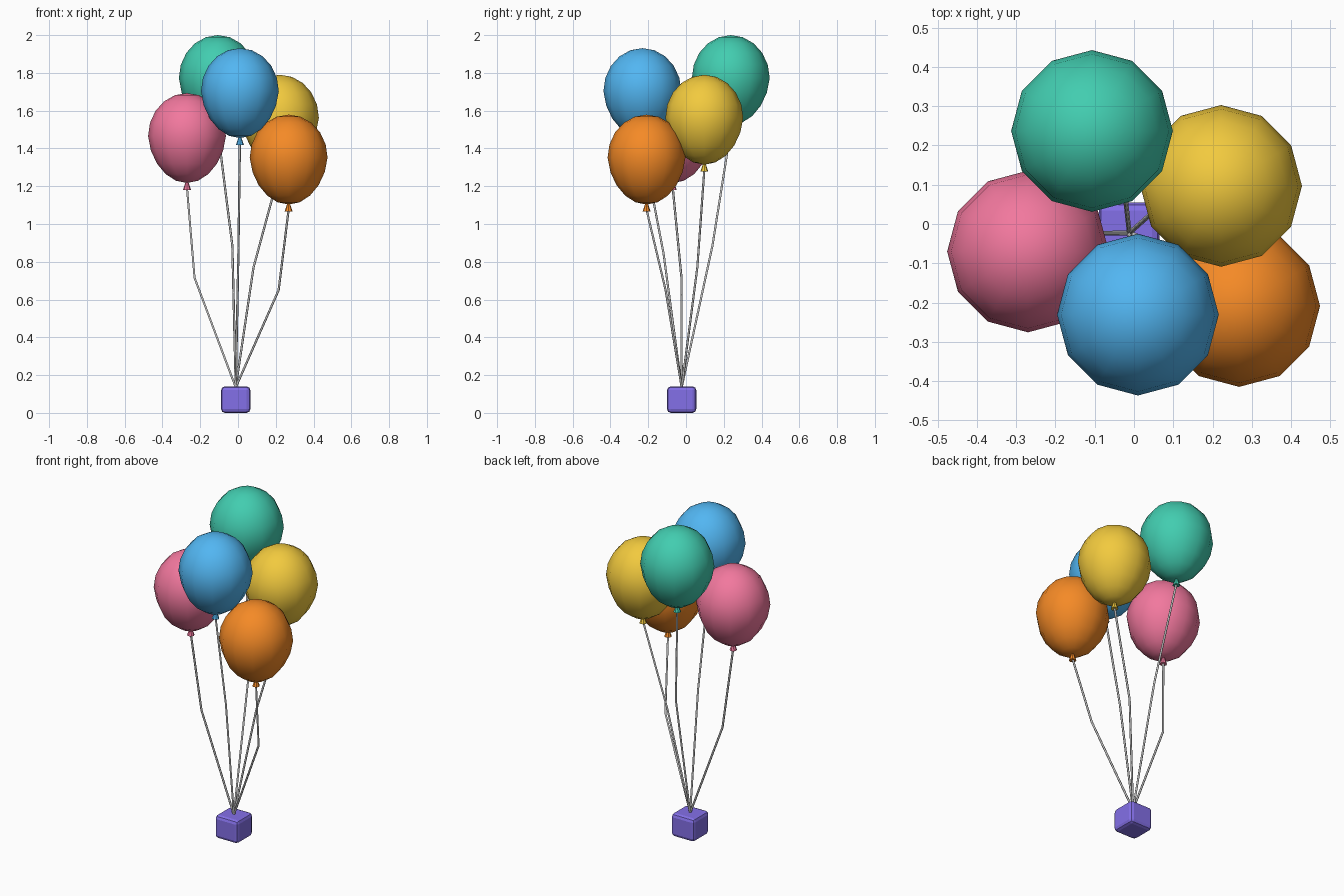
import bpy, bmesh
from mathutils import Vector

if "Cube" in bpy.data.objects:
    bpy.data.objects.remove(bpy.data.objects["Cube"])


def material(name, rgb):
    m = bpy.data.materials.new(name)
    lin = [((c / 255 + 0.055) / 1.055) ** 2.4 for c in rgb]
    m.diffuse_color = (*lin, 1)
    m.use_nodes = True
    m.node_tree.nodes["Principled BSDF"].inputs["Base Color"].default_value = m.diffuse_color
    return m


def add_object(name, bm, mat, smooth=False):
    mesh = bpy.data.meshes.new(name)
    for f in bm.faces:
        f.smooth = smooth
    bm.to_mesh(mesh)
    bm.free()
    obj = bpy.data.objects.new(name, mesh)
    bpy.context.collection.objects.link(obj)
    mesh.materials.append(mat)
    return obj


def balloon(name, center, mat):
    # Egg-like body, slightly narrower towards the knot
    bm = bmesh.new()
    bmesh.ops.create_uvsphere(bm, u_segments=12, v_segments=10, radius=1)
    for v in bm.verts:
        t = max(0, -v.co.z)
        taper = 0.206 * (1 - 0.08 * t)
        z = v.co.z * (0.228 if v.co.z > 0 else 0.248) + 0.01
        v.co = Vector((v.co.x * taper, v.co.y * taper, z)) + center
    add_object(name + "_balloon", bm, mat, True)
    # Flared knot under the body
    bm = bmesh.new()
    bmesh.ops.create_cone(bm, cap_ends=True, segments=8, radius1=0.021,
                          radius2=0.007, depth=0.042)
    bmesh.ops.translate(bm, verts=bm.verts, vec=center - Vector((0, 0, 0.253)))
    add_object(name + "_knot", bm, mat)


def string(name, points):
    cu = bpy.data.curves.new(name, 'CURVE')
    cu.dimensions = '3D'
    cu.bevel_depth = 0.006
    cu.bevel_resolution = 1
    cu.use_fill_caps = True
    sp = cu.splines.new('POLY')
    sp.points.add(len(points) - 1)
    for p, co in zip(sp.points, points):
        p.co = (*co, 1)
    obj = bpy.data.objects.new(name, cu)
    bpy.context.collection.objects.link(obj)


# Weight box with rounded edges
BOX = Vector((-0.012, -0.023, 0.07))
bm = bmesh.new()
bmesh.ops.create_cube(bm, size=1)
bmesh.ops.scale(bm, verts=bm.verts, vec=(0.155, 0.155, 0.14))
bmesh.ops.translate(bm, verts=bm.verts, vec=BOX)
box = add_object("weight_box", bm, material("purple", (132, 112, 232)))
bev = box.modifiers.new("rounded", 'BEVEL')
bev.width = 0.02
bev.segments = 2

# Balloons: centre, string bend, colour
anchor = BOX + Vector((0, 0, 0.065))
balloons = {
    "green": ((-0.107, 0.237, 1.762), (-0.030, 0.140, 0.885), (66, 205, 176)),
    "blue": ((0.010, -0.231, 1.693), (0.002, -0.119, 0.845), (82, 182, 242)),
    "pink": ((-0.270, -0.070, 1.455), (-0.230, -0.024, 0.715), (242, 120, 158)),
    "yellow": ((0.222, 0.097, 1.552), (0.082, 0.060, 0.770), (242, 202, 62)),
    "orange": ((0.268, -0.209, 1.341), (0.215, -0.108, 0.650), (245, 138, 38)),
}
for name, (center, bend, rgb) in balloons.items():
    c = Vector(center)
    balloon(name, c, material(name, rgb))
    string(name + "_string", [anchor, Vector(bend), c - Vector((0, 0, 0.265))])
